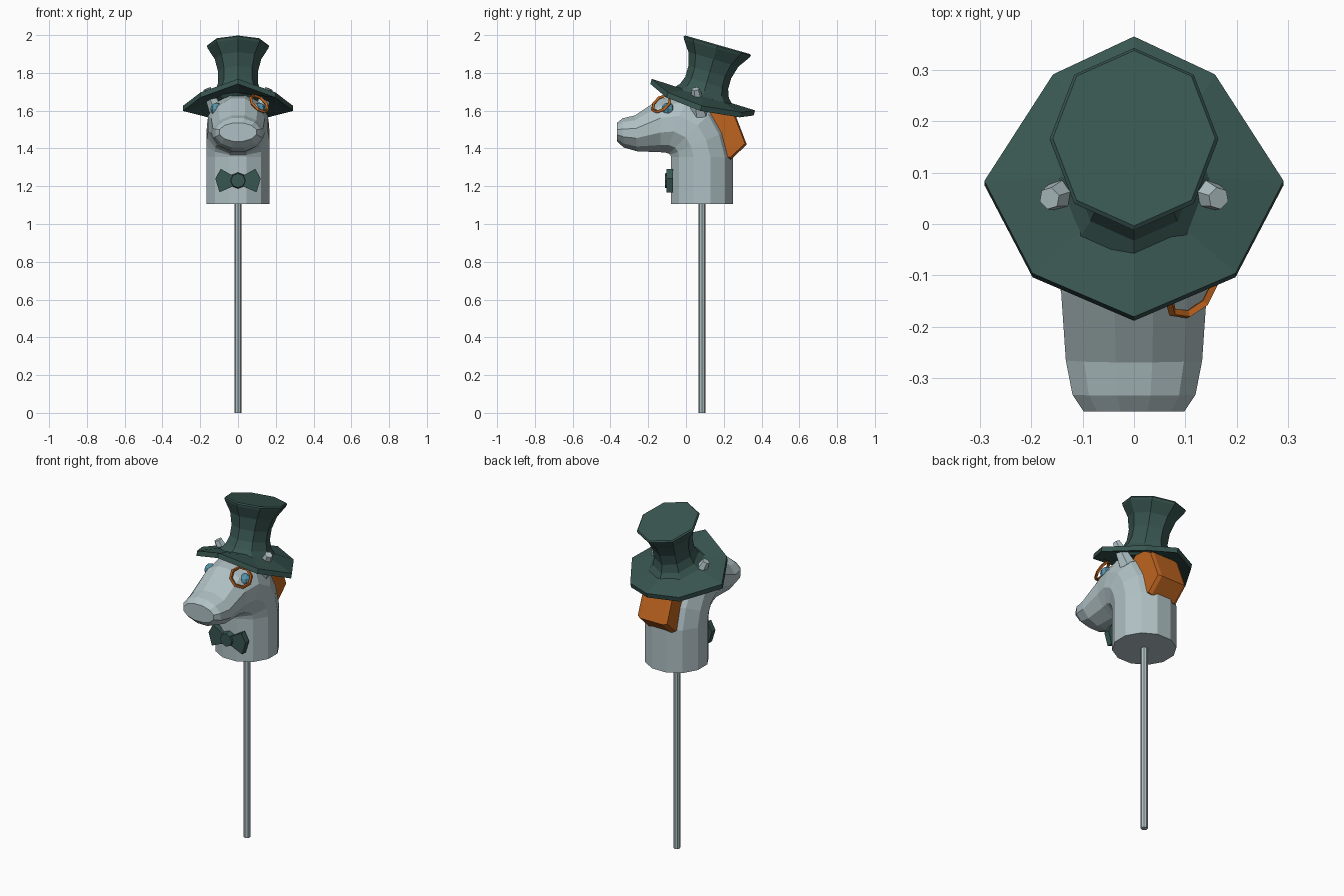
import bpy, bmesh, math
from mathutils import Vector, Matrix

if "Cube" in bpy.data.objects:
    bpy.data.objects.remove(bpy.data.objects["Cube"])


def material(name, rgb):
    m = bpy.data.materials.new(name)
    m.diffuse_color = (*rgb, 1)
    m.use_nodes = True
    m.node_tree.nodes["Principled BSDF"].inputs["Base Color"].default_value = m.diffuse_color
    return m


GREY = material("pale_grey", (0.43, 0.53, 0.55))
GREEN = material("dark_green", (0.04, 0.092, 0.08))
ORANGE = material("orange", (0.52, 0.13, 0.014))
BLUE = material("eye_blue", (0.09, 0.30, 0.42))


def finish(name, bm, mat):
    bmesh.ops.recalc_face_normals(bm, faces=bm.faces)
    me = bpy.data.meshes.new(name)
    bm.to_mesh(me)
    bm.free()
    me.materials.append(mat)
    ob = bpy.data.objects.new(name, me)
    bpy.context.collection.objects.link(ob)
    return ob


def loft(name, rings, mat):
    """Skin a list of equal-length point rings and cap both ends."""
    bm = bmesh.new()
    loops = [[bm.verts.new(p) for p in ring] for ring in rings]
    n = len(loops[0])
    for a, b in zip(loops, loops[1:]):
        for i in range(n):
            j = (i + 1) % n
            bm.faces.new((a[i], a[j], b[j], b[i]))
    bm.faces.new(loops[0])
    bm.faces.new(loops[-1])
    return finish(name, bm, mat)


def cone(name, start, end, r1, r2, sides, mat):
    start, end = Vector(start), Vector(end)
    d = end - start
    bm = bmesh.new()
    bmesh.ops.create_cone(bm, cap_ends=True, segments=sides, radius1=r1,
                          radius2=r2, depth=d.length)
    q = d.to_track_quat('Z', 'Y').to_matrix().to_4x4()
    bm.transform(Matrix.Translation((start + end) / 2) @ q)
    return finish(name, bm, mat)


# Stick
cone("stick", (0, 0.085, 0), (0, 0.085, 1.15), 0.019, 0.019, 8, GREY)

# Neck and head: each ring is front y,z / back y,z / half width
SECTIONS = [
    (-0.08, 1.105, 0.25, 1.105, 0.167),
    (-0.08, 1.355, 0.25, 1.355, 0.167),
    (-0.082, 1.366, 0.215, 1.49, 0.167),
    (-0.09, 1.372, 0.15, 1.61, 0.165),
    (-0.105, 1.377, 0.01, 1.685, 0.158),
    (-0.135, 1.38, -0.135, 1.665, 0.142),
    (-0.26, 1.385, -0.27, 1.575, 0.133),
    (-0.33, 1.405, -0.335, 1.56, 0.12),
    (-0.366, 1.438, -0.366, 1.535, 0.098),
]


def section(fy, fz, by, bz, hw, n=12):
    f, b = Vector((0, fy, fz)), Vector((0, by, bz))
    s = 1 / math.cos(math.pi / n)
    pts = []
    for k in range(n):
        t = 2 * math.pi * (k + 0.5) / n
        p = (f + b) / 2 + (b - f) / 2 * s * math.sin(t)
        pts.append(p + Vector((hw * s * math.cos(t), 0, 0)))
    return pts


loft("horse_head", [section(*s) for s in SECTIONS], GREY)

# Mane: bevelled block on the back of the head
MANE = [(0.22, 1.345), (0.238, 1.342), (0.322, 1.42), (0.255, 1.595),
        (0.2, 1.63), (0.12, 1.635), (0.08, 1.6)]


def mane_ring(x, inset):
    c = Vector((0.18, 1.5))
    return [(x, *(c + (Vector(p) - c) * inset)) for p in MANE]


loft("mane", [mane_ring(-0.095, 0.93), mane_ring(-0.075, 1),
              mane_ring(0.075, 1), mane_ring(0.095, 0.93)], ORANGE)

# Ears and eyes
for side, label in ((1, "left"), (-1, "right")):
    cone(label + "_ear", (side * 0.10, 0.07, 1.58), (side * 0.165, 0.05, 1.715),
         0.05, 0.022, 6, GREY)
    bm = bmesh.new()
    bmesh.ops.create_uvsphere(bm, u_segments=8, v_segments=6, radius=0.034)
    bm.transform(Matrix.Translation((side * 0.112, -0.095, 1.608)))
    finish(label + "_eye", bm, BLUE)

# Monocle: thin eight-sided ring
nrm = Vector((0.58, -0.51, 0.63)).normalized()
bpy.ops.mesh.primitive_torus_add(
    major_segments=8, minor_segments=4, major_radius=0.056, minor_radius=0.009,
    location=(0.112, -0.13, 1.637), rotation=nrm.to_track_quat('Z', 'Y').to_euler())
monocle = bpy.context.object
monocle.name = "monocle"
monocle.data.materials.append(ORANGE)

# Hat crown: flared octagon along a tilted axis
TILT = Matrix.Translation((0, 0.0875, 1.67)) @ Matrix.Rotation(math.radians(-16), 4, 'X')
CROWN = [(-0.03, 0.13), (0.005, 0.165), (0.035, 0.135), (0.08, 0.118),
         (0.14, 0.118), (0.21, 0.138), (0.27, 0.18), (0.283, 0.185), (0.29, 0.178)]


def crown_ring(h, r):
    return [TILT @ Vector((0.89 * r * math.sin(k * math.pi / 4),
                           r * math.cos(k * math.pi / 4), h)) for k in range(8)]


loft("hat_crown", [crown_ring(*c) for c in CROWN], GREEN)

# Hat brim: eight-pointed outline with drooping sides
half = [(0.198, -0.1, 1.683), (0.292, 0.08, 1.612), (0.158, 0.288, 1.578)]
outline = ([(0, -0.185, 1.755)] + half + [(0, 0.362, 1.588)]
           + [(-x, y, z) for x, y, z in reversed(half)])
inner = [TILT @ Vector((0.12 * math.sin(k * math.pi / 4),
                        -0.13 * math.cos(k * math.pi / 4), 0)) for k in range(8)]
up = TILT.to_3x3() @ Vector((0, 0, 0.014))
loft("hat_brim", [[Vector(p) - up for p in inner], [Vector(p) - up for p in outline],
                  [Vector(p) + up for p in outline], [Vector(p) + up for p in inner]], GREEN)

# Bow tie: two wings and a knot
WING = [(0.02, 0.022), (0.092, 0.062), (0.12, 0.01), (0.098, -0.062), (0.02, -0.028)]
for side, label in ((1, "left"), (-1, "right")):
    loft(label + "_bow_wing", [[(side * x, y, 1.23 + z) for x, z in WING]
                               for y in (-0.068, -0.102)], GREEN)
cone("bow_knot", (0, -0.065, 1.23), (0, -0.112, 1.23), 0.046, 0.038, 8, GREEN)
